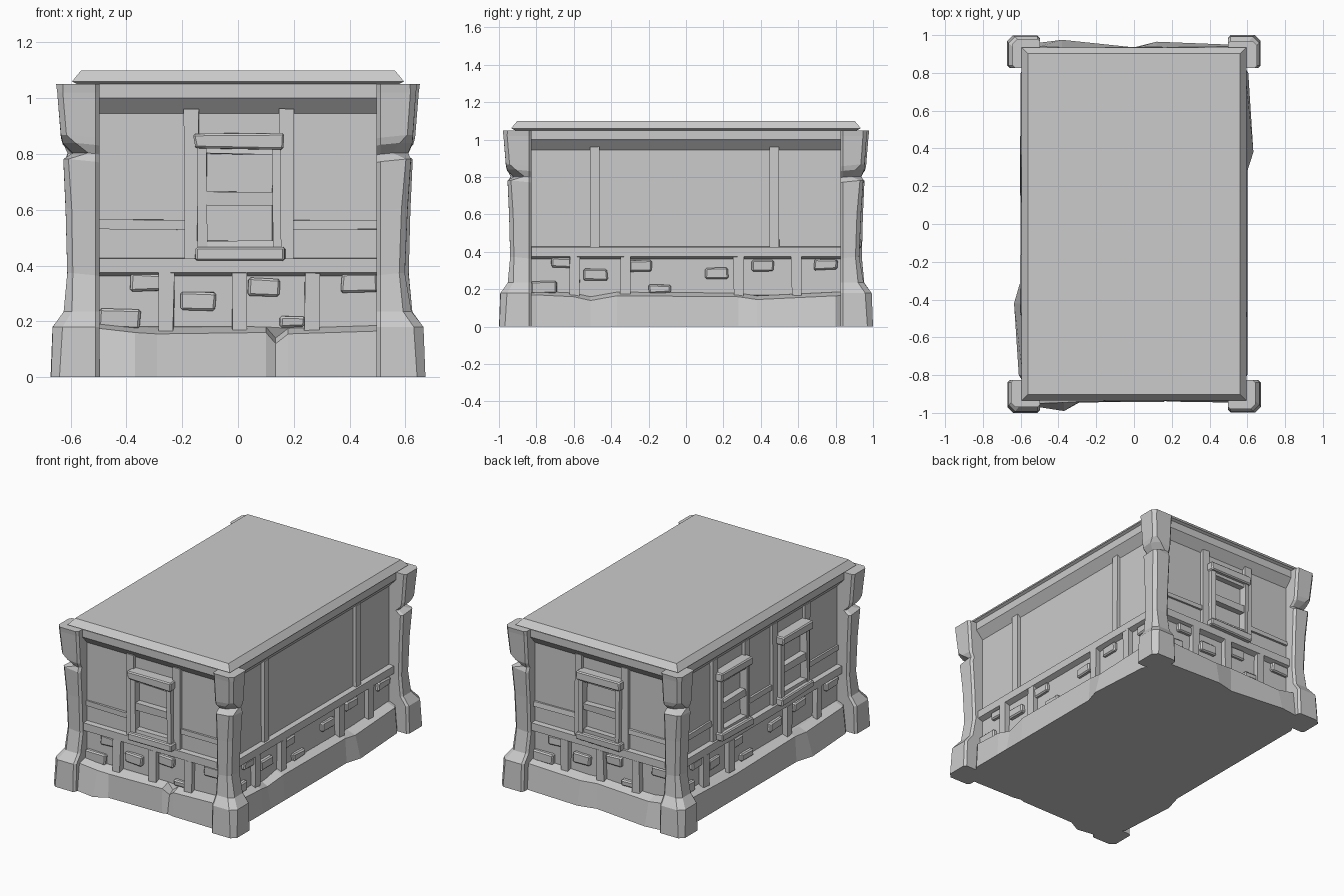
import bpy, bmesh, random
from math import pi
from mathutils import Matrix, Vector

if "Cube" in bpy.data.objects:
    bpy.data.objects.remove(bpy.data.objects["Cube"])

random.seed(4)
WX, WY = 0.53, 0.87                      # wall half sizes
WALL = [WY, WX, WY, WX]                  # wall distance: front, right, back, left
NAMES = ["front", "right", "back", "left"]


def finish(name, bm):
    bmesh.ops.recalc_face_normals(bm, faces=bm.faces)
    me = bpy.data.meshes.new(name)
    bm.to_mesh(me)
    bm.free()
    ob = bpy.data.objects.new(name, me)
    bpy.context.collection.objects.link(ob)
    return ob


def loft(name, rings):
    """Skin closed rings of points and cap both ends."""
    bm = bmesh.new()
    vs = [[bm.verts.new(p) for p in r] for r in rings]
    n = len(vs[0])
    for a, b in zip(vs, vs[1:]):
        for i in range(n):
            j = (i + 1) % n
            bm.faces.new((a[i], a[j], b[j], b[i]))
    bm.faces.new(vs[0])
    bm.faces.new(vs[-1])
    return finish(name, bm)


def rect_loft(name, profile):
    """Loft rectangles given as (z, offset from wall)."""
    loft(name, [[(sx * (WX + o), sy * (WY + o), z)
                 for sx, sy in ((-1, -1), (1, -1), (1, 1), (-1, 1))] for z, o in profile])


def boxes(name, side, items, jitter=0.0, bevel=0.0):
    """Boxes on a side, each (u0, u1, z0, z1, protrusion)."""
    bm = bmesh.new()
    d = WALL[side]
    rot = Matrix.Rotation(side * pi / 2, 4, 'Z')
    for u0, u1, z0, z1, out in items:
        depth = out + 0.03
        m = (Matrix.Translation(((u0 + u1) / 2, -(d + out - depth / 2), (z0 + z1) / 2))
             @ Matrix.Diagonal((u1 - u0, depth, z1 - z0, 1)))
        new = bmesh.ops.create_cube(bm, size=1, matrix=m)["verts"]
        for v in new:
            v.co += Vector([random.uniform(-jitter, jitter) for _ in range(3)])
        if bevel:
            edges = {e for v in new for e in v.link_edges}
            bmesh.ops.bevel(bm, geom=list(edges), offset=bevel, segments=1, affect='EDGES')
    bm.transform(rot)
    return finish(NAMES[side] + "_" + name, bm)


# Walls, belt rail, crown and roof slab
rect_loft("wall_core", [(0.1, 0), (1.0, 0)])
rect_loft("belt_rail", [(0.362, 0), (0.375, 0.035), (0.425, 0.035), (0.428, 0)])
rect_loft("roof_crown", [(0.945, 0), (1.0, 0.05), (1.05, 0.05)])
rect_loft("roof_slab", [(1.05, 0.045), (1.06, 0.065), (1.10, 0.032)])

# Rough stone base: per side (u, foot distance, top distance, top height)
base_sides = [
    [(-.5, .97, .95, .175), (-.37, .99, .945, .16), (-.29, .945, .94, .155), (.1, .94, .935, .16),
     (.135, .93, .91, .12), (.18, .94, .935, .155), (.5, .945, .935, .165)],
    [(-.8, .6, .59, .17), (-.6, .6, .59, .16), (-.51, .6, .575, .14), (-.37, .6, .59, .165),
     (.28, .6, .59, .16), (.38, .632, .595, .145), (.8, .605, .59, .165)],
    [(-.5, .95, .94, .17), (-.12, .965, .935, .155), (0, .935, .93, .165),
     (.38, .975, .935, .15), (.5, .96, .94, .17)],
    [(-.8, .6, .59, .17), (-.3, .6, .58, .145), (.3, .6, .59, .165),
     (.42, .635, .59, .15), (.8, .61, .59, .17)],
]
foot, top, ledge = [], [], []
for s, pts in enumerate(base_sides):
    rot = Matrix.Rotation(s * pi / 2, 3, 'Z')
    for u, d0, d1, z in pts:
        foot.append(rot @ Vector((u, -d0, 0)))
        top.append(rot @ Vector((u, -d1, z)))
        ledge.append(rot @ Vector((u, -WALL[s] - 0.005, z + 0.02)))
loft("stone_base", [foot, top, ledge])

# Corner pillars: (z, outer x, outer y, outer corner chamfer) around the pillar axis
pillar_rings = [(0, .09, .092, .03), (.18, .084, .085, .035), (.235, .045, .042, .03),
                (.37, .032, .018, .02), (.6, .038, .028, .022), (.775, .046, .04, .018),
                (.805, .012, .03, .055), (.835, .048, .045, .045), (.86, .055, .047, .02),
                (1.02, .068, .058, .02), (1.05, .072, .062, .025)]
corners = [(-1, -1), (1, -1), (1, 1), (-1, 1)]
for k, (sx, sy) in enumerate(corners):
    rings = []
    for z, p, q, c in pillar_rings:
        i, b = -0.083, 0.014
        sec = [(i, i), (i, q - b), (i + b, q), (p - c, q), (p, q - c), (p, i + b), (p - b, i)]
        rot = Matrix.Rotation(k * pi / 2, 3, 'Z')
        ring = []
        for x, y in sec:
            tilt = 0.1 * (x + y) if 0.3 < z < 1.0 else 0
            v = rot @ Vector((-x, -y, z + tilt))
            ring.append(v + Vector((sx * 0.58, sy * 0.908, 0)))
        rings.append(ring)
    loft("corner_pillar_%d" % (k + 1), rings)

# Lower band: short posts and scattered bricks
posts_short = [-.257, .003, .267]
posts_long = [-.595, -.325, .28, .59]
bricks_short = [(-.385, -.275, .31, .37), (-.205, -.08, .24, .305), (.035, .15, .29, .355),
                (.37, .5, .305, .37), (-.5, -.35, .175, .245), (.15, .24, .18, .22)]
bricks_long = [(-.72, -.615, .315, .37), (-.545, -.42, .245, .31), (-.305, -.185, .295, .355),
               (.1, .225, .255, .315), (.35, .47, .295, .355), (.685, .81, .305, .36),
               (-.83, -.69, .175, .245), (-.2, -.08, .18, .225)]
for s in range(4):
    posts = posts_long if s % 2 else posts_short
    bricks = bricks_long if s % 2 else bricks_short
    boxes("lower_posts", s, [(u - .026, u + .026, .165, .375, .034) for u in posts], .004)
    boxes("bricks", s, [b + (.024,) for b in bricks], .004, .008)

# Studs, rails and windows
windows = {0: [0], 2: [0], 3: [-.315, .315], 1: []}
for s, centres in windows.items():
    studs = [c + o for c in centres for o in (-.167, .172)] or [-.488, .472]
    boxes("studs", s, [(u - .026, u + .026, .42, .962, .022) for u in studs], .002)
    if not centres:
        continue
    end = .82 if s % 2 else .5
    stops = [-end] + sorted(studs) + [end]
    rails = [(stops[i], stops[i + 1], .53, .562, .014) for i in range(0, len(stops), 2)]
    boxes("wall_rails", s, rails, .004)
    for n, c in enumerate(centres):
        tag = "_%d" % (n + 1)
        boxes("window_jambs" + tag, s, [(c - .145, c - .113, .44, .85, .05),
                                        (c + .123, c + .152, .44, .85, .05)], .004)
        boxes("window_bars" + tag, s, [(c - .12, c + .13, .618, .662, .042),
                                       (c - .12, c + .13, .8, .83, .042),
                                       (c - .12, c + .13, .46, .488, .042)], .004)
        boxes("window_lintel" + tag, s, [(c - .157, c + .162, .818, .872, .07)], .006, .007)
        boxes("window_sill" + tag, s, [(c - .155, c + .17, .42, .47, .07)], .006, .007)
